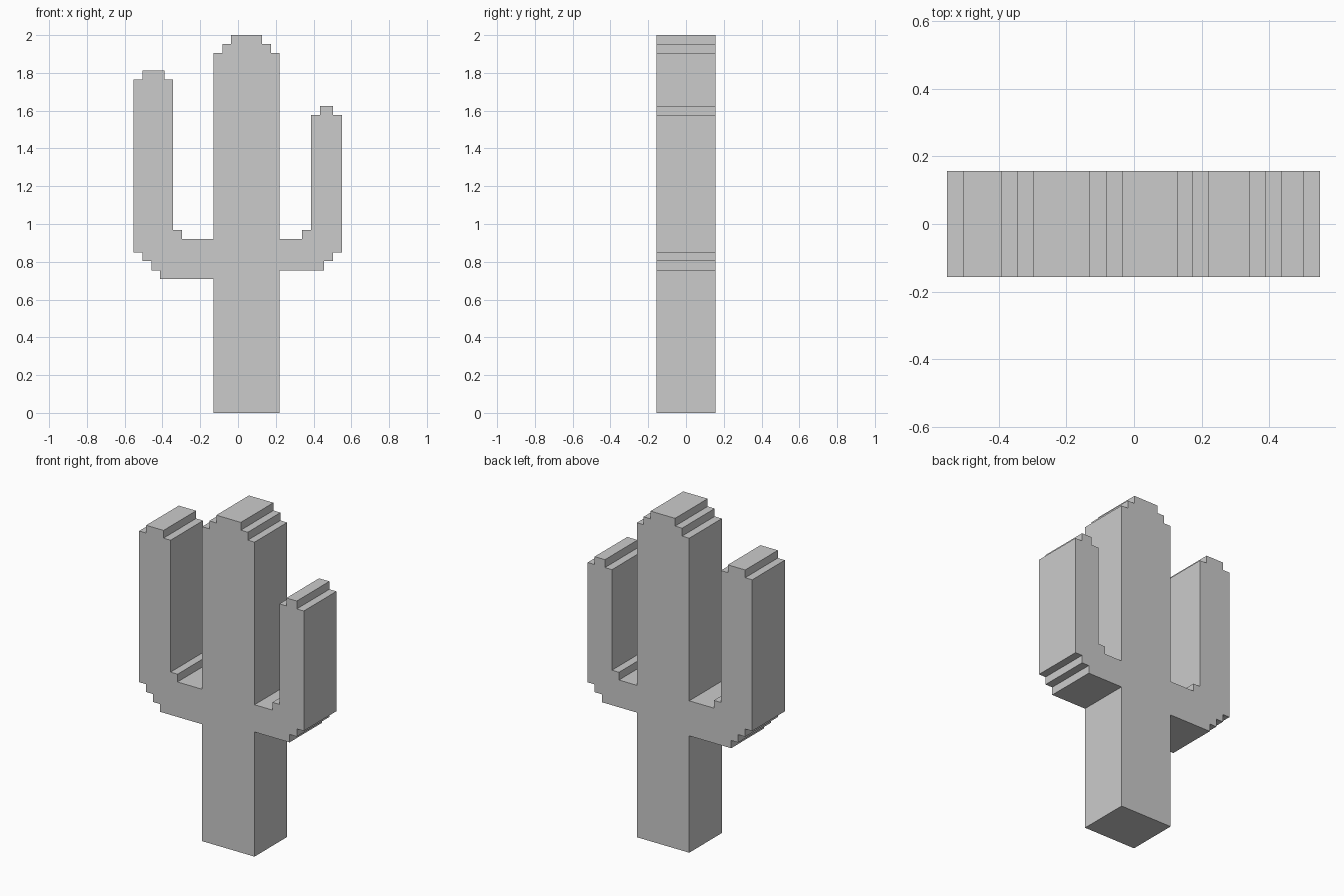
import bpy
import bmesh

if "Cube" in bpy.data.objects:
    bpy.data.objects.remove(bpy.data.objects["Cube"])

HALF_DEPTH = 0.156


def stairs(x, z, moves):
    """Turn alternating axis moves ('x' or 'z', target) into corner points."""
    points = [(x, z)]
    for axis, value in moves:
        x, z = (value, z) if axis == "x" else (x, value)
        points.append((x, z))
    return points


# Right side: trunk foot, right arm underside, arm tip, crotch
right_arm = stairs(0.22, 0.0, [
    ("z", 0.755), ("x", 0.455), ("z", 0.803), ("x", 0.503), ("z", 0.85),
    ("x", 0.55), ("z", 1.576), ("x", 0.503), ("z", 1.624), ("x", 0.434),
    ("z", 1.576), ("x", 0.387), ("z", 0.967), ("x", 0.34), ("z", 0.92),
    ("x", 0.22)])

# Stepped trunk crown
crown = stairs(0.22, 1.905, [
    ("x", 0.175), ("z", 1.953), ("x", 0.128), ("z", 2.0), ("x", -0.036),
    ("z", 1.953), ("x", -0.083), ("z", 1.905), ("x", -0.131)])

# Left side: crotch, arm tip, arm underside, trunk foot
left_arm = stairs(-0.131, 0.92, [
    ("x", -0.296), ("z", 0.967), ("x", -0.343), ("z", 1.766), ("x", -0.39),
    ("z", 1.813), ("x", -0.506), ("z", 1.766), ("x", -0.553), ("z", 0.85),
    ("x", -0.506), ("z", 0.803), ("x", -0.459), ("z", 0.755),
    ("x", -0.412), ("z", 0.708), ("x", -0.131), ("z", 0.0)])

# Extrude the full silhouette into one solid
bm = bmesh.new()
outline = right_arm + crown + left_arm
front = bm.faces.new([bm.verts.new((x, -HALF_DEPTH, z)) for x, z in outline])
result = bmesh.ops.extrude_face_region(bm, geom=[front], use_keep_orig=True)
back = [g for g in result["geom"] if isinstance(g, bmesh.types.BMVert)]
bmesh.ops.translate(bm, verts=back, vec=(0, 2 * HALF_DEPTH, 0))
bmesh.ops.recalc_face_normals(bm, faces=bm.faces)

mesh = bpy.data.meshes.new("cactus")
bm.to_mesh(mesh)
bm.free()
cactus = bpy.data.objects.new("cactus", mesh)
bpy.context.collection.objects.link(cactus)
